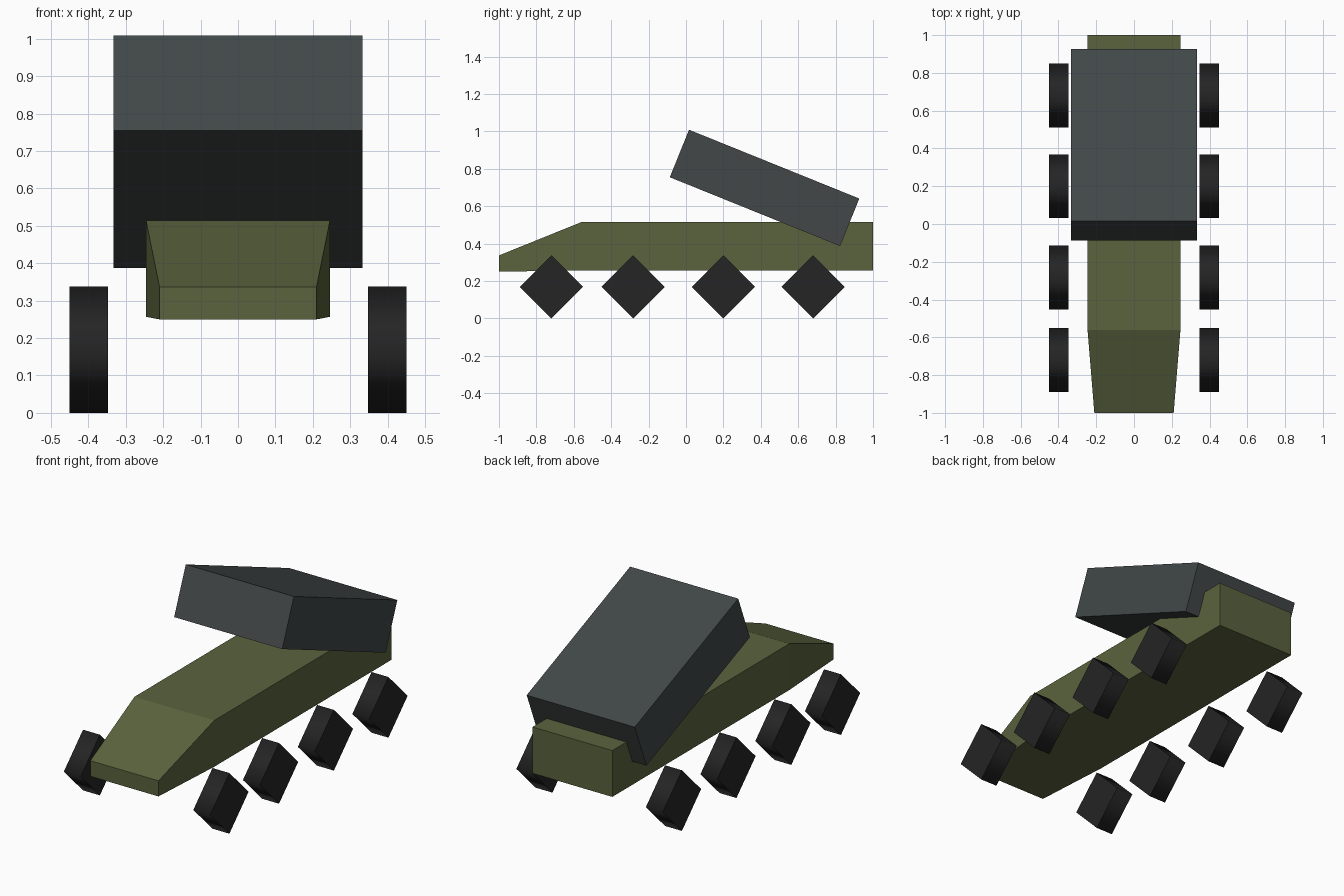
import bpy, bmesh, math

cube = bpy.data.objects.get("Cube")
if cube:
    bpy.data.objects.remove(cube, do_unlink=True)


def material(name, rgb):
    mat = bpy.data.materials.new(name)
    mat.use_nodes = True
    mat.diffuse_color = (*rgb, 1)
    mat.node_tree.nodes["Principled BSDF"].inputs["Base Color"].default_value = (*rgb, 1)
    return mat


olive = material("olive green", (0.102, 0.125, 0.047))
steel = material("dark steel", (0.054, 0.064, 0.064))
rubber = material("black rubber", (0.018, 0.018, 0.018))


def add_object(name, bm, mat):
    bmesh.ops.recalc_face_normals(bm, faces=bm.faces)
    mesh = bpy.data.meshes.new(name)
    bm.to_mesh(mesh)
    bm.free()
    mesh.materials.append(mat)
    obj = bpy.data.objects.new(name, mesh)
    bpy.context.collection.objects.link(obj)
    return obj


# Hull: lofted cross-sections (y, half width, bottom, top), nose to tail
sections = [(-1, 0.21, 0.25, 0.337), (-0.56, 0.246, 0.257, 0.515), (1, 0.246, 0.257, 0.515)]
bm = bmesh.new()
rings = [[bm.verts.new(p) for p in ((-w, y, lo), (w, y, lo), (w, y, hi), (-w, y, hi))]
         for y, w, lo, hi in sections]
for a, b in zip(rings, rings[1:]):
    for i in range(4):
        j = (i + 1) % 4
        bm.faces.new((a[i], a[j], b[j], b[i]))
bm.faces.new(rings[0])
bm.faces.new(rings[-1])
add_object("hull", bm, olive)

# Tilted launcher box
bm = bmesh.new()
bmesh.ops.create_cube(bm, size=1)
bmesh.ops.scale(bm, vec=(0.666, 0.982, 0.274), verts=bm.verts)
launcher = add_object("launcher_box", bm, steel)
launcher.location = (0, 0.42, 0.698)
launcher.rotation_euler.x = math.radians(-22)

# Four-sided wheels standing on a corner, rounded shading around the tread
for side, x in (("left", 0.399), ("right", -0.399)):
    for n, y in enumerate((-0.72, -0.283, 0.2, 0.68), 1):
        bm = bmesh.new()
        bmesh.ops.create_cone(bm, cap_ends=True, segments=4, radius1=0.169,
                              radius2=0.169, depth=0.104)
        for face in bm.faces:
            face.smooth = abs(face.normal.z) < 0.5
        for edge in bm.edges:
            edge.smooth = abs(edge.verts[0].co.z - edge.verts[1].co.z) > 0.01
        wheel = add_object(f"{side}_wheel_{n}", bm, rubber)
        wheel.location = (x, y, 0.169)
        wheel.rotation_euler.y = math.pi / 2
